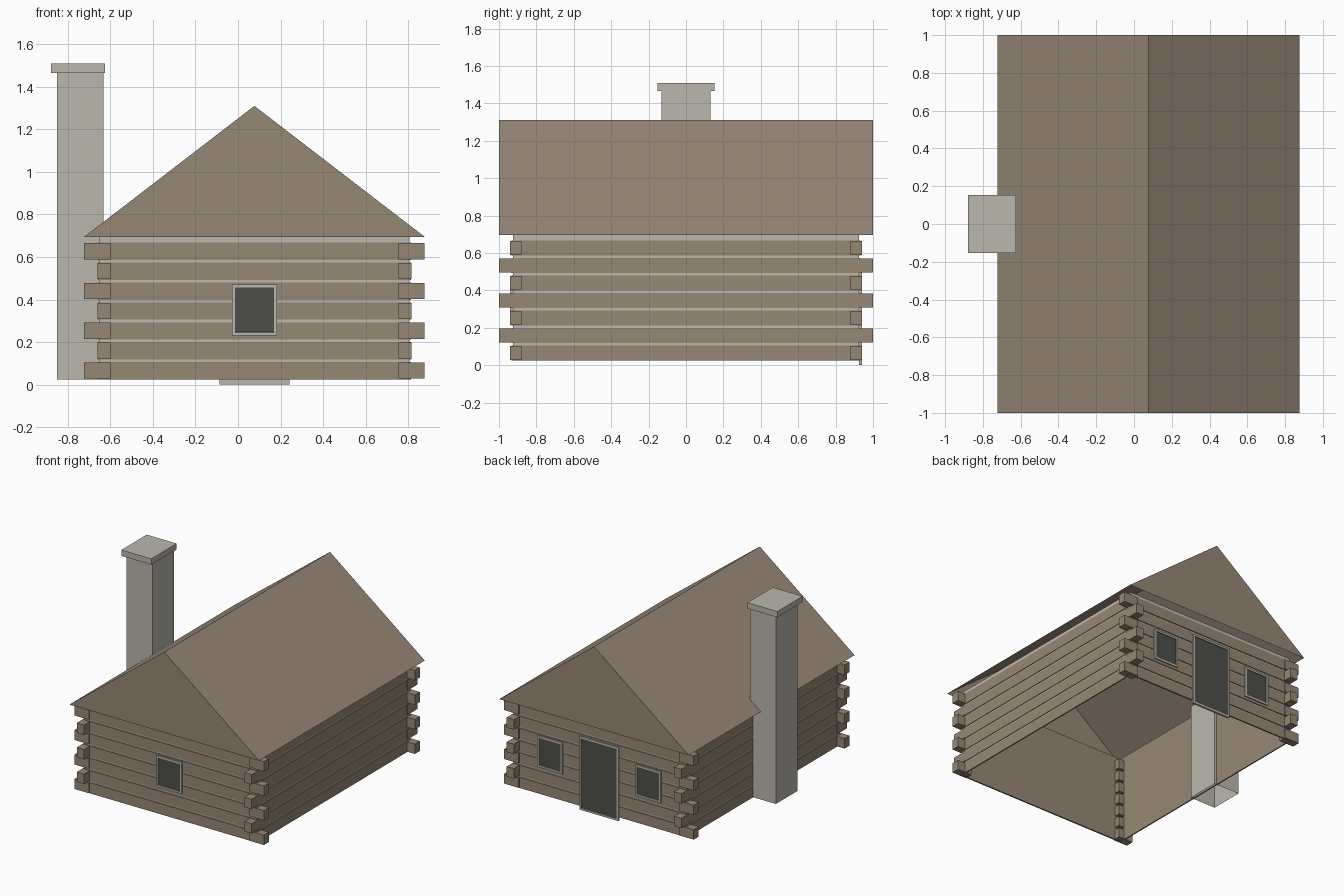
import bpy
import bmesh

cube = bpy.data.objects.get("Cube")
if cube:
    bpy.data.objects.remove(cube, do_unlink=True)

CX = 0.077               # centre line of the house
HX, HY = 0.73, 0.925     # half size of the walls
Z0, Z1 = 0.025, 0.695    # foot and top of the walls
RX, RY, RIDGE = 0.8, 1.0, 1.31
ROWS, PITCH = 7, 0.0935


def srgb(*rgb):
    return [((c + 0.055) / 1.055) ** 2.4 for c in rgb] + [1.0]


def material(name, color):
    m = bpy.data.materials.new(name)
    m.use_nodes = True
    m.diffuse_color = color
    m.node_tree.nodes["Principled BSDF"].inputs["Base Color"].default_value = color
    return m


wood = material("log brown", srgb(0.59, 0.53, 0.458))
roofing = material("roof brown", srgb(0.59, 0.53, 0.465))
stone = material("stone grey", srgb(0.735, 0.718, 0.678))
dark = material("dark pane", srgb(0.305, 0.31, 0.285))


def finish(name, bm, *mats):
    mesh = bpy.data.meshes.new(name)
    bm.to_mesh(mesh)
    bm.free()
    for m in mats:
        mesh.materials.append(m)
    ob = bpy.data.objects.new(name, mesh)
    bpy.context.collection.objects.link(ob)
    return ob


def add_box(bm, x, y, z):
    """Add a box from (low, high) ranges; return its faces."""
    vs = bmesh.ops.create_cube(bm, size=1)["verts"]
    for v in vs:
        v.co = [r[0] if c < 0 else r[1] for c, r in zip(v.co, (x, y, z))]
    return list({f for v in vs for f in v.link_faces})


def span(a, b):
    return min(a, b), max(a, b)


def open_box(bm, x, y, z, drop):
    """Box without the faces that point up or down as listed in drop."""
    faces = add_box(bm, x, y, z)
    bm.normal_update()
    gone = [f for f in faces if round(f.normal.z) in drop]
    bmesh.ops.delete(bm, geom=gone, context="FACES")


# Walls: grey mortar outside, brown boards inside, no floor or ceiling
bm = bmesh.new()
open_box(bm, (CX - HX, CX + HX), (-HY, HY), (Z0, Z1), (1, -1))
walls = finish("walls", bm, stone, wood)
solid = walls.modifiers.new("lining", "SOLIDIFY")
solid.thickness = 0.006
solid.offset = -1
solid.material_offset = 1
solid.material_offset_rim = 1

# Log faces standing slightly proud of the mortar
bm = bmesh.new()
for row in range(ROWS):
    z = (Z0 + row * PITCH, Z0 + row * PITCH + 0.081)
    for s in (-1, 1):
        add_box(bm, (CX - HX, CX + HX), span(s * HY, s * (HY + 0.007)), z)
        add_box(bm, span(CX + s * HX, CX + s * (HX + 0.005)), (-HY, HY), z)
finish("wall_logs", bm, wood)

# Crossed log ends, alternating direction up each corner
bm = bmesh.new()
for row in range(ROWS):
    z = (0.028 + row * PITCH, 0.028 + row * PITCH + 0.076)
    ex, ey = (0.8, 0.94) if row % 2 == 0 else (0.738, 1.0)
    for sx in (-1, 1):
        for sy in (-1, 1):
            add_box(bm, span(CX + sx * 0.677, CX + sx * ex),
                    span(sy * 0.88, sy * ey), z)
finish("log_ends", bm, wood)

# Roof: two slopes and two gables, open underneath
bm = bmesh.new()
front, back = [[bm.verts.new(p) for p in
                ((CX - RX, y, Z1), (CX + RX, y, Z1), (CX, y, RIDGE))]
               for y in (-RY, RY)]
bm.faces.new(front)
bm.faces.new(back[::-1])
for a, b in ((1, 2), (2, 0)):
    bm.faces.new((front[a], back[a], back[b], front[b])).material_index = 1
bmesh.ops.recalc_face_normals(bm, faces=bm.faces)
finish("roof", bm, wood, roofing)

# Chimney with a hollow foot, and its cap
bm = bmesh.new()
open_box(bm, (-0.85, -0.632), (-0.13, 0.13), (Z0, 1.47), (-1,))
finish("chimney", bm, stone)
bm = bmesh.new()
add_box(bm, (-0.878, -0.625), (-0.153, 0.153), (1.465, 1.51))
finish("chimney_cap", bm, stone)


def framed_opening(name, x, side, width, z, border):
    """Grey frame with a dark pane inset in its outward face."""
    bm = bmesh.new()
    faces = add_box(bm, (x - width / 2, x + width / 2),
                    span(side * HY, side * (HY + 0.016)), z)
    bm.normal_update()
    pane = [f for f in faces if f.normal.y * side > 0.9]
    bmesh.ops.inset_region(bm, faces=pane, thickness=border)
    hole = bmesh.ops.inset_region(bm, faces=pane, thickness=0.0005, depth=-0.006)
    for f in pane:
        f.material_index = 1
    finish(name, bm, stone, dark)


framed_opening("front_window", CX, -1, 0.212, (0.232, 0.47), 0.02)
framed_opening("back_window_left", CX + 0.415, 1, 0.212, (0.232, 0.47), 0.02)
framed_opening("back_window_right", CX - 0.415, 1, 0.212, (0.232, 0.47), 0.02)
framed_opening("back_door", CX, 1, 0.33, (0.0, 0.56), 0.02)
